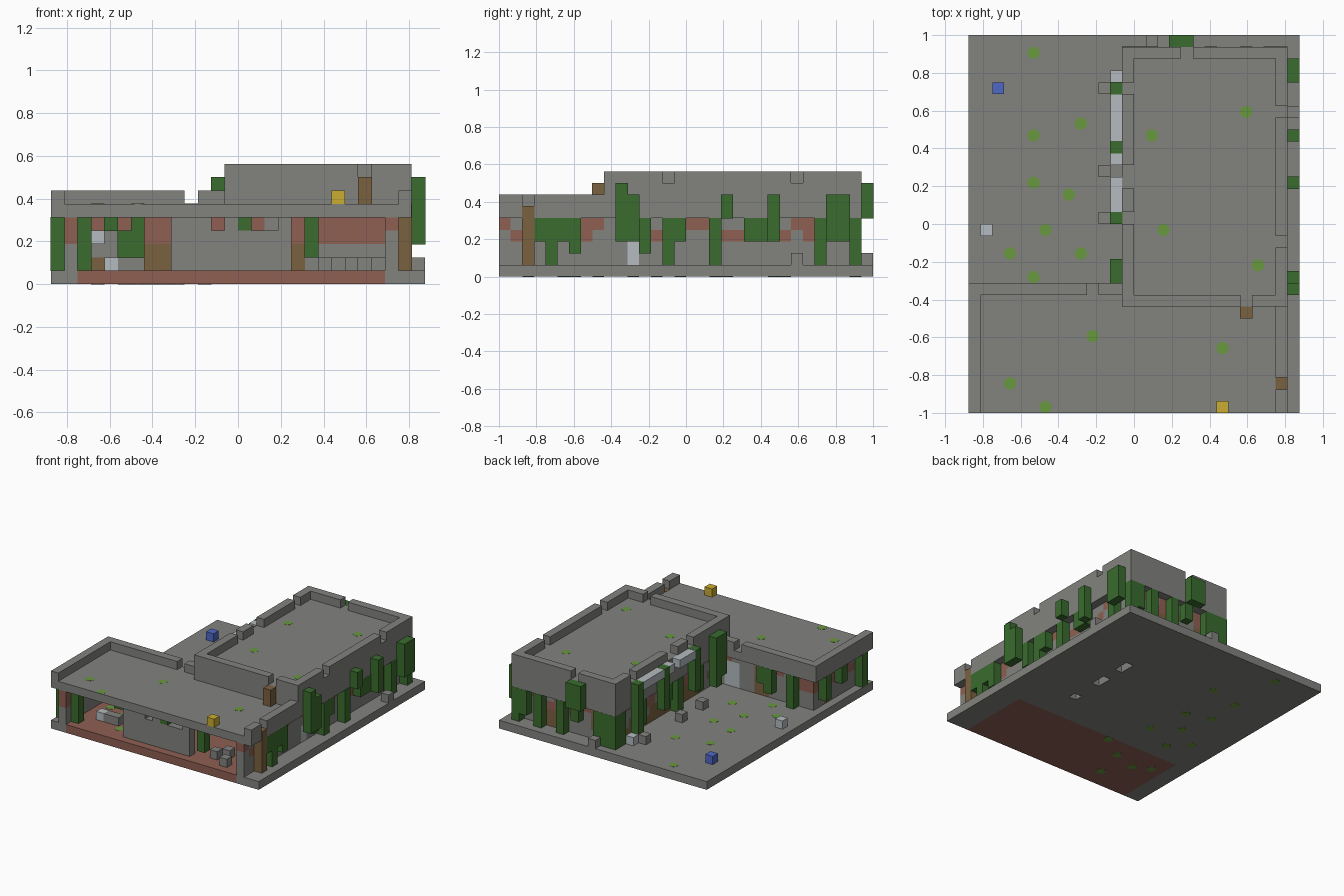
import bpy, bmesh, math
from mathutils import Matrix, Vector

if "Cube" in bpy.data.objects:
    bpy.data.objects.remove(bpy.data.objects["Cube"], do_unlink=True)

CELL = 1 / 16          # one block
WIDE, DEEP = 28, 32    # plot size in blocks


def linear(byte):
    c = byte / 255
    return c / 12.92 if c <= 0.04045 else ((c + 0.055) / 1.055) ** 2.4


def material(name, *rgb):
    mat = bpy.data.materials.new(name)
    mat.use_nodes = True
    colour = [linear(c) for c in rgb] + [1]
    mat.diffuse_color = colour
    mat.node_tree.nodes["Principled BSDF"].inputs["Base Color"].default_value = colour
    return mat


stone = material("stone grey", 130, 130, 127)
brick = material("brick red", 142, 95, 82)
wood = material("wood brown", 122, 98, 64)
leaf = material("vine green", 58, 108, 46)
moss = material("moss green", 104, 152, 62)
pale = material("pale white", 180, 187, 191)
gold = material("yellow", 202, 172, 50)
azure = material("blue", 78, 104, 196)
LETTERS = {"g": stone, "r": brick, "b": wood, "w": pale, "v": leaf}


def place(i, j, k):
    return Vector(((i - WIDE / 2) * CELL, (j - DEEP / 2) * CELL, k * CELL))


def add_box(bm, span, index=0, grow=0.0):
    """Box from block i0..i1, j0..j1, k0..k1."""
    i0, i1, j0, j1, k0, k1 = span
    low = place(i0 - grow, j0 - grow, k0 - grow if k0 else -0)
    high = place(i1 + grow, j1 + grow, k1 + grow)
    matrix = Matrix.Translation((low + high) / 2) @ Matrix.Diagonal((*(high - low), 1))
    made = bmesh.ops.create_cube(bm, size=1, matrix=matrix)
    for face in {f for v in made["verts"] for f in v.link_faces}:
        face.material_index = index


def finish(name, bm, *mats):
    mesh = bpy.data.meshes.new(name)
    bm.to_mesh(mesh)
    bm.free()
    for mat in mats:
        mesh.materials.append(mat)
    obj = bpy.data.objects.new(name, mesh)
    bpy.context.collection.objects.link(obj)
    return obj


def blocks(name, mat, *spans, grow=0.0):
    bm = bmesh.new()
    for span in spans:
        add_box(bm, span, 0, grow)
    finish(name, bm, mat)


def cubes(name, mat, cells, level=1, grow=0.0):
    blocks(name, mat, *[(i, i + 1, j, j + 1, level, level + 1) for i, j in cells], grow=grow)


def wall(name, axis, line, start, rows):
    """Block wall drawn as letter rows, top row first; a dot is a gap."""
    bm = bmesh.new()
    for row, text in enumerate(rows):
        k = len(rows) - row
        for n, letter in enumerate(text, start):
            if letter in LETTERS:
                i, j = (n, line) if axis == "x" else (line, n)
                add_box(bm, (i, i + 1, j, j + 1, k, k + 1), list(LETTERS).index(letter))
    finish(name, bm, *LETTERS.values())


def vines(name, axis, line, strands):
    """Hanging strands along a wall: position -> bottom and top level."""
    spans = []
    for n, (low, high) in strands.items():
        i, j = (n, line) if axis == "x" else (line, n)
        spans.append((i, i + 1, j, j + 1, low, high))
    blocks(name, leaf, *spans, grow=0.02)


def moss_patches(name, level, cells):
    """Eight-sided mossy plugs set through a slab."""
    bm = bmesh.new()
    radius = CELL / 2 / math.cos(math.pi / 8)
    for i, j in cells:
        spot = Matrix.Translation(place(i + 0.5, j + 0.5, level + 0.5))
        bmesh.ops.create_cone(bm, cap_ends=True, segments=8, radius1=radius, radius2=radius,
                              depth=CELL * 1.04, matrix=spot @ Matrix.Rotation(math.pi / 8, 4, "Z"))
    finish(name, bm, moss)


# Ground slab with three small holes, and the brick floor of the hall
hole = 20
solid_runs = [(9, 13), (14, 17), (19, 21), (23, DEEP)]
blocks("ground_slab", stone,
       (0, 2, 0, 9, 0, 1), (25, WIDE, 0, 9, 0, 1),
       (0, hole, 9, DEEP, 0, 1), (hole + 1, WIDE, 9, DEEP, 0, 1),
       *[(hole, hole + 1, a, b, 0, 1) for a, b in solid_runs])
blocks("hall_floor", brick, (2, 25, 0, 9, 0, 1))

# Lower walls
wall("right_wall", "y", 25, 0, [
    "rggggggrrg" "grggggrrgg" "gggggrrggg",
    "grrggggrgg" "gggrrrgggr" "rgggrgrggg",
    "gggggggggg" "gwgggggggg" "gggggggggg",
    "gggggggggg" "gwgggggggg" "gggggggggg"])
wall("hall_back_wall", "x", 9, 1, [
    "rrrgrrrr" "gggrggrggr" "rrrrrr",
    "rrggggrr" "ggwwgggggr" "rrrrrr",
    "ggggggbb" "ggwwgggggb" "gggggg",
    "ggbgggbb" "ggwwgggggb" "gggggg"])
wall("hall_left_wall", "y", 1, 0, [
    "rrgrrrrgr", "rgrrggrrg", "ggggggggg", "gbgggggbg"])
wall("hall_front_screen", "x", 1, 9, [
    "ggg.gv..g", "ggggggggg", "ggggggggg", "ggggggggg"])
wall("block_left_wall", "y", 14, 10, [
    "rrgrrrggrr" "rrrggrrrrg",
    "rggrrrrgrr" "ggrrrrggrr",
    "bbggbbbbgb" "bbbgbbbggb",
    "bggbbbbggb" "bbbbgbbbgg"])
wall("block_back_wall", "x", 29, 15, [
    "grrrgrrggr", "rrggrrrrgg", "bbggggbbgg", "bggggbbbgg"])

# Lower roof and its edge
blocks("hall_roof", stone, (0, 27, 0, 11, 5, 6))
blocks("hall_roof_edge", stone,
       (0, 1, 0, 11, 6, 7), (1, 10, 10, 11, 6, 7), (11, 13, 10, 11, 6, 7),
       (26, 27, 0, 2, 6, 7), (26, 27, 3, 9, 6, 7))

# Upper storey and its broken parapet
left, right, front, back = 13, 26, 9, 30
blocks("upper_storey", stone, (left, right + 1, front, back + 1, 5, 8))
gaps = {(left, 16), (left, 19), (left, 20), (left, 27),
        (23, front), (18, back), (right, 14), (right, 25)}
ring = [(i, j) for i in range(left, right + 1) for j in range(front, back + 1)
        if i in (left, right) or j in (front, back)]
cubes("upper_parapet", stone, [c for c in ring if c not in gaps], level=8)

# Timber posts and pale awning slats
blocks("timber_posts", wood, (26, 27, 2, 3, 1, 6), (23, 24, 8, 9, 6, 8), grow=0.02)
blocks("awning", pale, (12, 13, 23, 27, 7, 8), (12, 13, 21, 22, 7, 8), (12, 13, 17, 20, 7, 8))

# Vines on every side
vines("right_vines_high", "y", 27, {10: (3, 8), 11: (3, 7), 19: (5, 7), 23: (3, 7),
                                    28: (3, 7), 29: (3, 7)})
vines("right_vines_low", "y", 26, {3: (3, 5), 4: (1, 5), 5: (3, 5), 6: (2, 5), 12: (2, 5),
                                   14: (1, 5), 15: (3, 5), 18: (1, 5), 21: (3, 5),
                                   22: (3, 5), 27: (1, 5), 30: (1, 5)})
vines("back_vines_high", "x", 31, {17: (5, 8), 18: (5, 8)})
vines("back_vines_low", "x", 30, {13: (1, 5), 14: (1, 5), 15: (2, 5), 18: (3, 5),
                                  20: (1, 5), 23: (1, 5), 25: (2, 5)})
vines("left_vines_high", "y", 12, {11: (3, 8), 12: (2, 8), 16: (3, 8), 22: (3, 8), 27: (2, 8)})
vines("left_vines_low", "y", 13, {14: (2, 5), 18: (1, 5), 20: (3, 5), 25: (2, 5), 29: (1, 5)})
vines("hall_back_vines", "x", 10, {3: (1, 5), 6: (2, 5), 7: (3, 5)})
vines("hall_side_vines", "y", 0, {1: (1, 5), 5: (3, 5), 8: (2, 5)})
vines("hall_front_vines", "x", 1, {2: (1, 5), 19: (2, 5)})
vines("hall_inner_vines", "x", 5, {4: (4, 5), 5: (2, 4), 6: (2, 5)})

# Rubble and loose cubes
cubes("yard_rubble", stone, [(11, 27), (11, 20), (11, 16), (15, 31), (27, 25)])
cubes("hall_rubble", stone, [(20, 2), (21, 3), (22, 1), (23, 4), (24, 2), (5, 3), (6, 3)])
cubes("pale_cubes", pale, [(1, 15), (4, 3), (12, 28)])
cubes("pale_ledge", pale, [(3, 4)], level=3)
cubes("blue_cube", azure, [(2, 27)])
cubes("yellow_cube", gold, [(21, 0)], level=6)

# Moss patches on ground and roofs
moss_patches("ground_moss", 0, [(5, 30), (5, 23), (9, 24), (5, 19), (8, 18), (6, 15), (3, 13),
                                (9, 13), (5, 11), (11, 8), (8, 6), (7, 2), (5, 5), (3, 6)])
moss_patches("hall_roof_moss", 5, [(10, 6), (3, 2), (6, 0), (21, 5), (21, 0)])
moss_patches("upper_roof_moss", 7, [(15, 23), (23, 25), (16, 15), (24, 12)])
